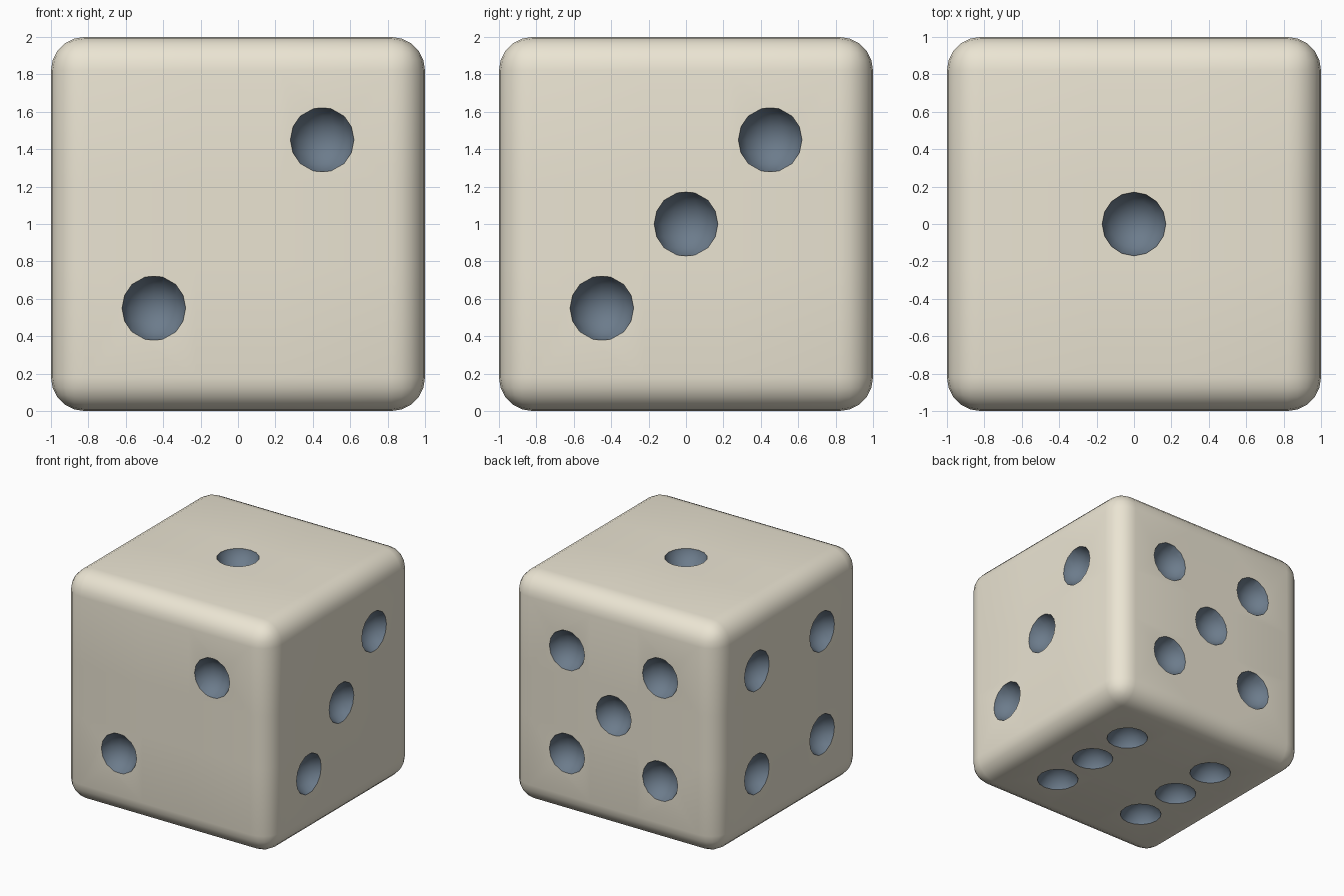
import bpy, bmesh, math
from mathutils import Matrix, Vector

if "Cube" in bpy.data.objects:
    bpy.data.objects.remove(bpy.data.objects["Cube"])

HALF, STEP = 1.0, 0.45
PIP_R, PIP_OUT = 0.18, 0.05      # pip sphere radius, centre distance outside the face


def material(name, color):
    m = bpy.data.materials.new(name)
    m.diffuse_color = (*color, 1)
    m.use_nodes = True
    m.node_tree.nodes["Principled BSDF"].inputs["Base Color"].default_value = m.diffuse_color
    return m


def mesh_object(name, bm, mat):
    me = bpy.data.meshes.new(name)
    bm.to_mesh(me)
    bm.free()
    me.materials.append(mat)
    ob = bpy.data.objects.new(name, me)
    bpy.context.collection.objects.link(ob)
    return ob


# rounded cube body, its faces split between the pips for clean cuts
bm = bmesh.new()
bmesh.ops.create_cube(bm, size=2 * HALF, matrix=Matrix.Translation((0, 0, HALF)))
bmesh.ops.bevel(bm, geom=bm.edges[:], offset=0.18, segments=5, profile=0.5,
                affect='EDGES', clamp_overlap=True)
for axis in range(3):
    for s in (-1, 1):
        n = Vector((0, 0, 0))
        n[axis] = 1
        bmesh.ops.bisect_plane(bm, geom=bm.verts[:] + bm.edges[:] + bm.faces[:],
                               plane_co=Vector((0, 0, HALF)) + n * s * STEP / 2, plane_no=n)
die = mesh_object("die_body", bm, material("ivory", (0.83, 0.78, 0.65)))

# pip layouts in each face's own (u, v) grid
corners = [(u, v) for u in (-1, 1) for v in (-1, 1)]
diagonal = [(-1, -1), (1, 1)]
faces = [  # normal axis, side, layout
    (2, 1, [(0, 0)]),                                            # top: 1
    (1, -1, diagonal),                                           # front: 2
    (0, 1, diagonal + [(0, 0)]),                                 # right: 3
    (0, -1, corners),                                            # left: 4
    (1, 1, corners + [(0, 0)]),                                  # back: 5
    (2, -1, [(u, v) for u in (-1, 1) for v in (-1, 0, 1)]),      # bottom: 6
]
bm = bmesh.new()
for axis, side, layout in faces:
    for u, v in layout:
        p = [u * STEP, v * STEP]
        p.insert(axis, side * (HALF + PIP_OUT))
        bmesh.ops.create_uvsphere(bm, u_segments=16, v_segments=8, radius=PIP_R,
                                  matrix=Matrix.Translation(Vector(p) + Vector((0, 0, HALF))))
cutter = mesh_object("pip_cutter", bm, material("pip_navy", (0.15, 0.2, 0.26)))
cutter.hide_render = True

# carve the pips, keeping their own colour
bpy.context.view_layer.objects.active = die
die.select_set(True)
mod = die.modifiers.new("pips", 'BOOLEAN')
mod.operation = 'DIFFERENCE'
mod.solver = 'EXACT'
mod.material_mode = 'TRANSFER'
mod.object = cutter
bpy.ops.object.modifier_apply(modifier=mod.name)
bpy.data.objects.remove(cutter, do_unlink=True)
bpy.ops.object.shade_smooth_by_angle(angle=math.radians(35))
